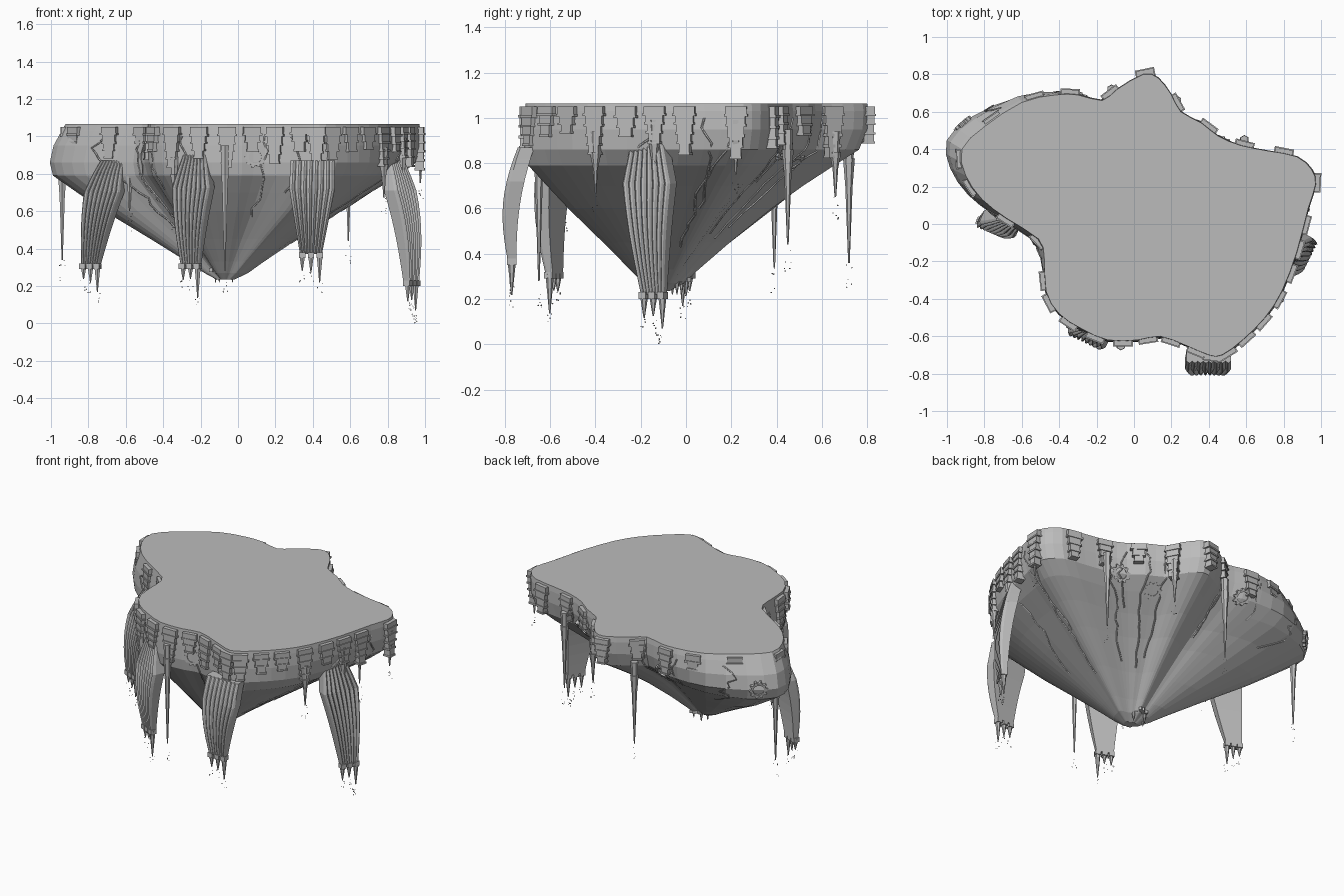
import bpy, bmesh, math, random
from mathutils import Vector, Matrix

random.seed(4)
if "Cube" in bpy.data.objects:
    bpy.data.objects.remove(bpy.data.objects["Cube"])

stone = bpy.data.materials.new("grey stone")
stone.use_nodes = True
GREY = (0.5, 0.5, 0.5, 1)
stone.diffuse_color = GREY
stone.node_tree.nodes["Principled BSDF"].inputs["Base Color"].default_value = GREY
UP = Vector((0, 0, 1))
TIP = Vector((-.07, -.12, 0))

# Plateau outline, clockwise from the back
CONTROL = [(.05, .8), (.13, .78), (.2, .69), (.25, .6), (.36, .54), (.45, .47), (.57, .42),
           (.72, .39), (.87, .36), (.95, .29), (.97, .21), (.93, .08), (.87, -.15), (.79, -.36),
           (.7, -.5), (.58, -.62), (.47, -.7), (.4, -.7), (.28, -.65), (.14, -.6), (.02, -.62),
           (-.14, -.62), (-.28, -.56), (-.4, -.48), (-.47, -.36), (-.48, -.18), (-.51, -.08),
           (-.68, .03), (-.81, .13), (-.9, .26), (-.92, .4), (-.8, .52), (-.6, .65), (-.42, .69),
           (-.3, .69), (-.17, .66), (-.09, .72)]
# Height, then share of the outline radius at the front and at the back
PROFILE = [(1.065, 1, 1), (1.03, 1.005, 1.005), (.95, 1.015, 1), (.86, 1.02, .96),
           (.79, 1, .84), (.7, .86, .69), (.6, .7, .54), (.45, .43, .34), (.33, .22, .19),
           (.27, .12, .12), (.235, .05, .05)]


def smooth_loop(points, steps):
    pts, out = [Vector(p).to_3d() for p in points], []
    for i in range(len(pts)):
        a, b, c, d = (pts[(i + k) % len(pts)] for k in (-1, 0, 1, 2))
        for s in range(steps):
            t = s / steps
            out.append(b + (c - a) * t / 2 + (a - b * 2.5 + c * 2 - d / 2) * t * t
                       + (b * 1.5 - a / 2 - c * 1.5 + d / 2) * t ** 3)
    return out


RIM = smooth_loop(CONTROL, 2)
N = len(RIM)


def rim(i):
    k = math.floor(i)
    return RIM[k % N].lerp(RIM[(k + 1) % N], i - k)


def skin(i, z):
    """Point on the rock at outline position i and height z."""
    p = rim(i) - TIP
    heading = math.atan2(p.y, p.x)
    side = max(0, math.cos(heading - 2.62)) ** 6
    back = max(0, .5 + .5 * math.sin(heading) - side * .9)
    for (z0, f0, b0), (z1, f1, b1) in zip(PROFILE, PROFILE[1:]):
        if z1 <= z <= z0:
            t = (z0 - z) / (z0 - z1)
            share = (f0 + (f1 - f0) * t) * (1 - back) + (b0 + (b1 - b0) * t) * back
    bulge = .075 * side * min(1, (1.065 - z) / .15)
    return TIP + p * share + p.normalized() * bulge * min(1, share) + UP * z


def near(x, y):
    return min((k / 8 for k in range(N * 8)), key=lambda i: (rim(i) - Vector((x, y, 0))).length)


def axes(i):
    t = (rim(i + 1) - rim(i - 1)).normalized()
    return t, Vector((-t.y, t.x, 0))


def frame(pos, x, y, z):
    m = Matrix((x, y, z)).transposed().to_4x4()
    m.translation = pos
    return m


def finish(name, bm):
    bmesh.ops.recalc_face_normals(bm, faces=bm.faces)
    mesh = bpy.data.meshes.new(name)
    bm.to_mesh(mesh)
    bm.free()
    mesh.materials.append(stone)
    bpy.context.collection.objects.link(bpy.data.objects.new(name, mesh))


def loft(bm, rings, cap=True):
    rows = [[bm.verts.new(p) for p in r] for r in rings]
    pairs = list(zip(rows, rows[1:])) if cap else list(zip(rows, rows[1:] + rows[:1]))
    for a, b in pairs:
        for k in range(len(a)):
            j = (k + 1) % len(a)
            bm.faces.new((a[k], a[j], b[j], b[k]))
    if cap:
        bm.faces.new(rows[0])
        bm.faces.new(rows[-1])


def box(bm, pos, t, n, size):
    bmesh.ops.create_cube(bm, size=1, matrix=frame(pos, t, n, UP) @ Matrix.Diagonal((*size, 1)))


def spike(bm, top, length, r):
    bmesh.ops.create_cone(bm, cap_ends=True, segments=6, radius1=r * .15, radius2=r, depth=length,
                          matrix=Matrix.Translation(top - UP * length / 2))


def drops(bm, p, count, reach):
    for _ in range(count):
        off = Vector((random.uniform(-.015, .015), random.uniform(-.015, .015),
                      -random.random() * reach))
        bmesh.ops.create_icosphere(bm, subdivisions=1, radius=random.uniform(.002, .004),
                                   matrix=Matrix.Translation(p + off))


# Rock body with flat plateau
bm = bmesh.new()
loft(bm, [[skin(i, row[0]) for i in range(N)] for row in PROFILE])
finish("floating_rock", bm)

# Stepped blocks hanging straight down from the rim: x, y, number of tiers
STACKS = [(.06, .81, 4), (.23, .65, 5), (.4, .52, 3), (.59, .43, 4), (.8, .38, 4), (.96, .22, 5),
          (-.13, .7, 3), (-.34, .7, 4), (-.53, .67, 2), (-.75, .55, 2), (-.91, .35, 4),
          (-.86, .2, 5), (-.68, .03, 4), (-.5, -.08, 3), (-.48, -.3, 4), (-.46, -.42, 3),
          (-.34, -.52, 5), (-.2, -.6, 4), (-.06, -.63, 5), (.07, -.61, 3), (.2, -.62, 4),
          (.33, -.68, 3), (.42, -.71, 4), (.5, -.69, 4), (.6, -.61, 3), (.69, -.52, 3),
          (.77, -.4, 5), (.83, -.26, 3), (.87, -.14, 4), (.91, 0, 5)]
bm = bmesh.new()
for x, y, tiers in STACKS:
    i = near(x, y)
    t, n = axes(i)
    z = 1.05
    for k in range(tiers):
        w = .105 * (1 - .62 * k / tiers)
        h = random.uniform(.038, .05)
        p = rim(i) + n * .003 + UP * (z - h / 2)
        box(bm, p, t, n, (w * .9, .044, h))
        box(bm, p - UP * h * .4, t, n, (w, .054, h * .25))
        z -= h
finish("rim_stepped_blocks", bm)

# Thin hanging spikes: x, y, top, bottom
SPIKES = [(-.94, .39, .8, .34), (-.07, -.65, .86, .28), (.59, .45, .86, .44), (.78, -.4, .85, .67),
          (-.58, -.03, .8, .6), (.975, .22, .9, .75), (-.12, .72, .82, .36), (.23, .66, .85, .65),
          (.88, -.14, .9, .65), (-.34, -.54, .8, .62)]
bm, wet = bmesh.new(), bmesh.new()
for x, y, top, bottom in SPIKES:
    p = Vector((x, y, top))
    spike(bm, p + UP * .09, top - bottom + .09, .024)
    spike(bm, p, (top - bottom) * .6, .026)
    drops(wet, p - UP * (top - bottom), 6, .12)
finish("hanging_spikes", bm)

# Fluted sheets: top centre, bottom centre, facing, width, head share, top and bottom height
SHEETS = [((-.665, .02), (-.785, .01), (-.38, -.92), .21, .65, .87, .31),
          ((.81, -.165), (.92, -.14), (.88, -.46), .24, .6, .92, .22),
          ((.4, -.715), (.39, -.76), (0, -1), .245, .97, .87, .37),
          ((-.225, -.57), (-.25, -.575), (-.42, -.9), .225, .6, .9, .31)]
FLUTES, ROWS = 8, 10
prongs = bmesh.new()
for number, (a, b, face, width, head, top, bottom) in enumerate(SHEETS, 1):
    n = Vector(face).to_3d().normalized()
    t = UP.cross(n)
    start, end = Vector(a).to_3d(), Vector(b).to_3d()
    rings = []
    for r in range(ROWS + 1):
        v = r / ROWS
        w = width * (head + (1 - head) * min(1, v * 3.3) - .52 * max(0, v - .3) / .7)
        c = start.lerp(end, v ** .8) + UP * (top + (bottom - top) * v)
        c += n * .02 * math.sin(v * math.pi)
        deep = .028 + .02 * math.sin(v * math.pi)
        rear = n * (.01 + .035 * (1 - v))
        cols = FLUTES * 4
        ring = [c + t * w * (k / cols - .5) + n * deep * (.6 + .4 * abs(math.sin(k * math.pi / 4)))
                for k in range(cols + 1)]
        rings.append(ring + [c + t * w / 2 - rear, c - t * w / 2 - rear])
    bm = bmesh.new()
    loft(bm, rings)
    finish(f"fluted_sheet_{number}", bm)
    # Prongs at the foot of the sheet
    foot = end + UP * bottom + n * .01
    for k in (-1, 0, 1):
        p = foot + t * k * width * .19
        length = random.uniform(.07, .11) + (.07 if k == 1 else 0)
        box(prongs, p - UP * .005, t, n, (.034, .04, .03))
        spike(prongs, p, length, .019)
        drops(wet, p - UP * length, 4, .06)
drops(wet, Vector((.94, -.12, .06)), 6, .055)
bmesh.ops.create_icosphere(wet, subdivisions=1, radius=.004,
                           matrix=Matrix.Translation((.945, -.12, .004)))
finish("sheet_prongs", prongs)
finish("water_drops", wet)

# Toothed rings set on the flanks: x, y, height
bm = bmesh.new()
for x, y, z in [(.09, -.61, .89), (-.85, .48, .86), (.48, .45, .86), (-.3, .69, .87), (.3, .57, .8)]:
    i = near(x, y)
    t, n = axes(i)
    down = (skin(i, z - .03) - skin(i, z + .03)).normalized()
    n = down.cross(t).normalized() * (1 if down.cross(t).dot(n) > 0 else -1)
    c = skin(i, z)
    rings = []
    for radius, tooth, lift in [(.034, 0, -.02), (.034, 0, .005), (.046, .012, .005), (.046, .012, -.02)]:
        rings.append([c + n * lift + (t * math.cos(q * math.tau / 40) + down * math.sin(q * math.tau / 40))
                      * (radius + tooth * (q % 4 < 2)) for q in range(40)])
    loft(bm, rings, cap=False)
finish("toothed_rings", bm)

# Winding veins over the rock
curve = bpy.data.curves.new("rock_veins", "CURVE")
curve.dimensions = "3D"
curve.bevel_depth = .005
curve.bevel_resolution = 0
PLACES = [(-.5, -.08), (-.48, -.18), (-.45, -.4), (-.3, -.55), (.14, -.6), (.28, -.65), (.87, -.15),
          (.93, .08), (.96, .21), (.57, .42), (.45, .47), (.36, .54), (.25, .6), (-.17, .66),
          (-.09, .7), (-.42, .69), (-.7, .6), (-.68, .03)]
for x, y in PLACES:
    i, z, end = near(x, y), 1.0, random.uniform(.35, .75)
    path = []
    while z > end:
        path.append(skin(i, z))
        i += random.uniform(-.45, .45)
        z -= random.uniform(.02, .045)
    spline = curve.splines.new("POLY")
    spline.points.add(len(path) - 1)
    for point, p in zip(spline.points, path):
        point.co = (*p, 1)
curve.materials.append(stone)
bpy.context.collection.objects.link(bpy.data.objects.new("rock_veins", curve))

# Broken rods at the lower tip
bm = bmesh.new()
for x, y, turn in [(-.1, -.02, .5), (-.03, -.04, 2.2), (-.12, -.06, 1.2)]:
    t = Vector((math.cos(turn), math.sin(turn), 0))
    box(bm, Vector((x, y, .285)), t, UP.cross(t), (.14, .018, .02))
    spike(bm, Vector((x, y, .29)), .07, .014)
finish("tip_rods", bm)
